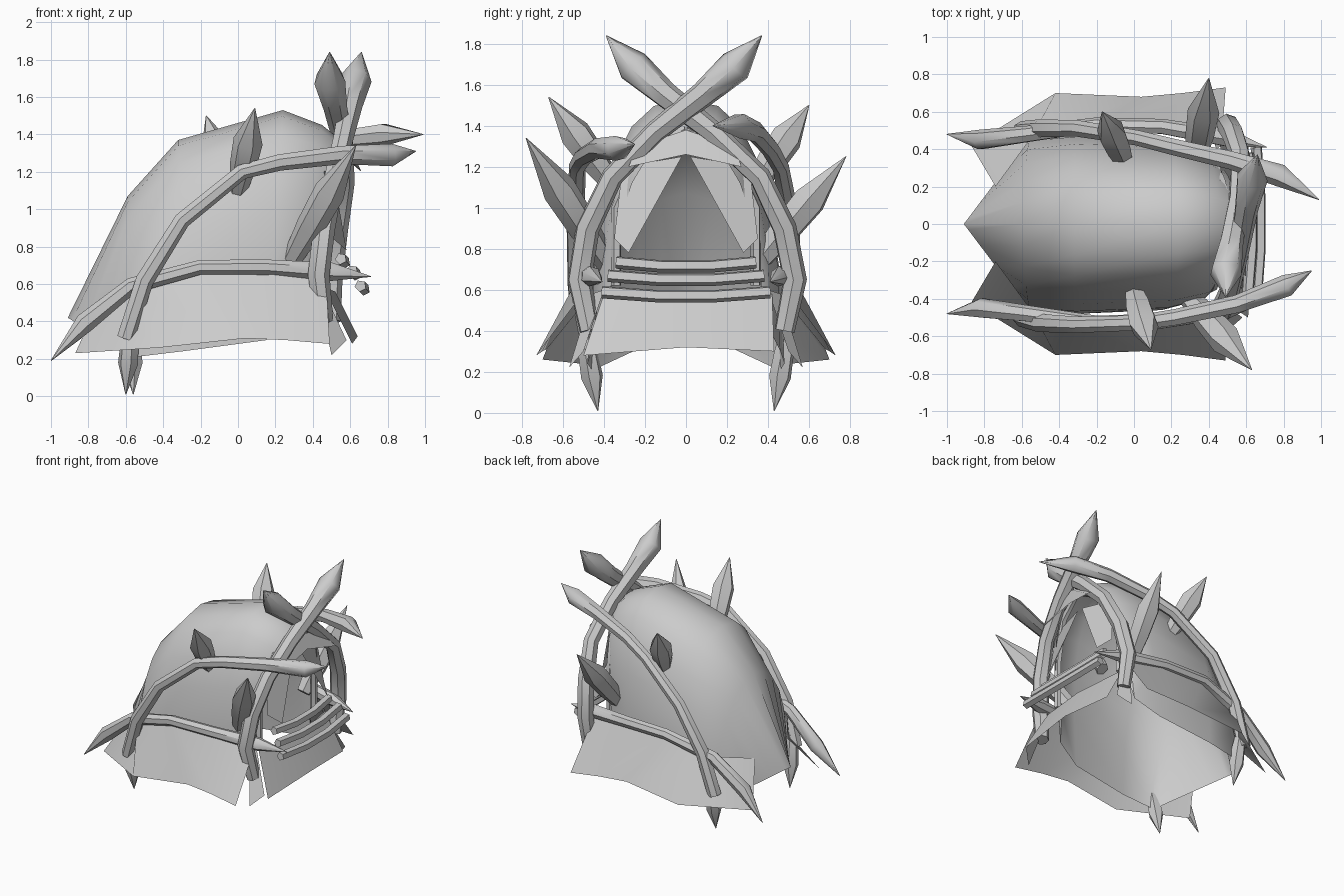
import bpy, math
from mathutils import Vector, Quaternion

cube = bpy.data.objects.get("Cube")
if cube:
    bpy.data.objects.remove(cube, do_unlink=True)

grey = bpy.data.materials.new("plain_grey")
grey.use_nodes = True
COLOUR = (0.6, 0.6, 0.6, 1)
grey.diffuse_color = COLOUR
grey.node_tree.nodes["Principled BSDF"].inputs["Base Color"].default_value = COLOUR


def make(name, verts, faces, angle=50):
    me = bpy.data.meshes.new(name)
    me.from_pydata([tuple(v) for v in verts], [], faces)
    me.materials.append(grey)
    ob = bpy.data.objects.new(name, me)
    bpy.context.collection.objects.link(ob)
    bpy.ops.object.select_all(action="DESELECT")
    ob.select_set(True)
    bpy.context.view_layer.objects.active = ob
    bpy.ops.object.shade_smooth_by_angle(angle=math.radians(angle))
    return ob


def grid_faces(rows, cols, closed=False):
    faces = []
    for r in range(rows - 1):
        for c in range(cols if closed else cols - 1):
            d = (c + 1) % cols
            faces.append((r * cols + c, r * cols + d, (r + 1) * cols + d, (r + 1) * cols + c))
    return faces


def tube(name, path, radii, sides=7):
    """Sweep a ring along a path without twisting; a tiny radius makes a point."""
    pts = [Vector(p) for p in path]
    verts, prev, side = [], None, None
    for i, p in enumerate(pts):
        t = (pts[min(i + 1, len(pts) - 1)] - pts[max(i - 1, 0)]).normalized()
        if prev is None:
            side = t.orthogonal().normalized()
        else:
            side = prev.rotation_difference(t) @ side
        prev = t
        for k in range(sides):
            turn = Quaternion(t, math.tau * k / sides)
            verts.append(p + (turn @ side) * radii[i])
    faces = grid_faces(len(pts), sides, True)
    last = (len(pts) - 1) * sides
    faces += [tuple(reversed(range(sides))), tuple(range(last, last + sides))]
    return make(name, verts, faces)


def spike(name, base, tip, r):
    """Straight bone point, widest past its middle."""
    a, b = Vector(base), Vector(tip)
    path = [a.lerp(b, f) for f in (0, 0.3, 0.6, 1)]
    return tube(name, path, [r * 0.6, r * 0.9, r, 0.002], 6)


def sheet(name, rows):
    return make(name, [p for row in rows for p in row], grid_faces(len(rows), len(rows[0])))


# Hide shell: arches with (top x, top z, base x, half width, base z, roundness power)
stations = [
    (-0.91, 0.42, -0.57, 0.45, 0.21, 2.0),
    (-0.59, 1.07, -0.55, 0.46, 0.21, 1.0),
    (-0.32, 1.37, -0.30, 0.48, 0.24, 0.8),
    (0.24, 1.53, 0.15, 0.46, 0.30, 0.8),
    (0.45, 1.45, 0.34, 0.41, 0.40, 0.8),
    (0.56, 1.36, 0.36, 0.37, 0.55, 1.0),
]
shell = []
for tx, tz, bx, w, bz, e in stations:
    row = []
    for k in range(-6, 7):
        a = math.radians(15 * k)
        s = math.copysign(abs(math.sin(a)) ** e, a)
        h = max(math.cos(a), 0) ** e
        row.append((bx + (tx - bx) * h, w * s, bz + (tz - bz) * h))
    shell.append(row)
sheet("hide_shell", shell)

# Parts repeated on both sides
for s, label in ((-1, "right"), (1, "left")):
    # Low side tusk
    tube("low_tusk_" + label,
         [(-1, s * 0.48, 0.19), (-0.82, s * 0.45, 0.39), (-0.57, s * 0.48, 0.59),
          (-0.2, s * 0.53, 0.69), (0.15, s * 0.52, 0.69), (0.5, s * 0.46, 0.665),
          (0.71, s * 0.41, 0.64)],
         [0.002, 0.055, 0.045, 0.04, 0.042, 0.05, 0.002])
    # Side skirt hanging from the tusk
    sheet("side_skirt_" + label, [
        [(-0.74, s * 0.2, 0.52), (-0.55, s * 0.46, 0.58), (-0.2, s * 0.52, 0.68),
         (0.15, s * 0.51, 0.69), (0.47, s * 0.46, 0.64)],
        [(-0.87, s * 0.42, 0.23), (-0.42, s * 0.70, 0.26), (0.04, s * 0.68, 0.31),
         (0.26, s * 0.70, 0.30), (0.49, s * 0.73, 0.28)]])
    # Back foot of the long tusk
    spike("foot_spike_" + label, (-0.57, s * 0.5, 0.42), (-0.58 + s * 0.02, s * 0.43, 0.01), 0.055)
    # Door curtain
    sheet("curtain_" + label, [
        [(0.5, s * 0.02, 1.25), (0.46, s * 0.31, 1.2)],
        [(0.58, s * 0.28, 0.78), (0.5, s * 0.35, 0.85)]])
    # Door post
    tube("door_post_" + label,
         [(0.42, s * 0.34, 0.62), (0.42, s * 0.34, 1.0), (0.47, s * 0.22, 1.27), (0.52, 0, 1.38)],
         [0.025, 0.025, 0.025, 0.02], 5)
    # Small corner flap at the door
    sheet("corner_flap_" + label, [
        [(0.44, s * 0.40, 0.6), (0.42, s * 0.46, 0.58)],
        [(0.58, s * 0.50, 0.3), (0.5, s * 0.57, 0.22)]])

# Long side tusks sweeping forward
long_radii = [0.05, 0.05, 0.045, 0.042, 0.045, 0.05, 0.062, 0.002]
tube("long_tusk_right",
     [(-0.6, -0.5, 0.31), (-0.5, -0.53, 0.62), (-0.3, -0.54, 0.94), (0.02, -0.53, 1.2),
      (0.22, -0.5, 1.25), (0.55, -0.43, 1.29), (0.82, -0.33, 1.29), (0.95, -0.25, 1.31)], long_radii)
tube("long_tusk_left",
     [(-0.6, 0.5, 0.31), (-0.5, 0.51, 0.62), (-0.3, 0.51, 0.94), (0.02, 0.46, 1.2),
      (0.22, 0.41, 1.29), (0.52, 0.34, 1.37), (0.78, 0.26, 1.4), (0.99, 0.13, 1.4)], long_radii)

# Crossing arch tusks over the door
arch_radii = [0.05, 0.06, 0.06, 0.055, 0.055, 0.065, 0.085, 0.002]
tube("arch_tusk_right",
     [(0.46, -0.47, 0.4), (0.43, -0.52, 0.65), (0.46, -0.48, 0.9), (0.51, -0.36, 1.15),
      (0.56, -0.15, 1.37), (0.6, 0.08, 1.55), (0.63, 0.24, 1.69), (0.66, 0.37, 1.84)], arch_radii)
tube("arch_tusk_left",
     [(0.5, 0.48, 0.4), (0.5, 0.53, 0.65), (0.53, 0.48, 0.9), (0.57, 0.36, 1.15),
      (0.56, 0.13, 1.37), (0.52, -0.1, 1.55), (0.49, -0.26, 1.69), (0.49, -0.39, 1.84)], arch_radii)

# Bone points standing out of the hide
spike("upper_spike_right", (0.0, -0.35, 1.1), (0.09, -0.67, 1.54), 0.08)
spike("upper_spike_left", (-0.05, 0.33, 1.1), (-0.17, 0.6, 1.5), 0.08)
spike("lower_spike_right", (0.28, -0.38, 0.72), (0.63, -0.78, 1.34), 0.085)
spike("lower_spike_left", (0.33, 0.34, 0.72), (0.4, 0.78, 1.25), 0.085)

# Stepped rails below the door
for i, (x, z, w) in enumerate(((0.55, 0.725, 0.34), (0.61, 0.66, 0.38), (0.655, 0.58, 0.41))):
    tube("door_rail_%d" % (i + 1),
         [(x, -w, z + 0.01), (x + 0.02, -w / 3, z - 0.01), (x + 0.02, w / 3, z - 0.01), (x, w, z + 0.01)],
         [0.032] * 4, 5)

# Front skirt below the rails
sheet("front_skirt", [
    [(0.46, -0.4, 0.58), (0.52, 0, 0.56), (0.46, 0.42, 0.58)],
    [(0.61, -0.5, 0.28), (0.64, 0, 0.32), (0.61, 0.43, 0.3)]])

# Ragged strip over the door
sheet("door_fringe", [
    [(0.54, -0.24, 1.3), (0.58, 0, 1.38), (0.54, 0.24, 1.3)],
    [(0.6, -0.28, 1.2), (0.6, 0, 1.26), (0.66, 0.27, 1.2)]])
